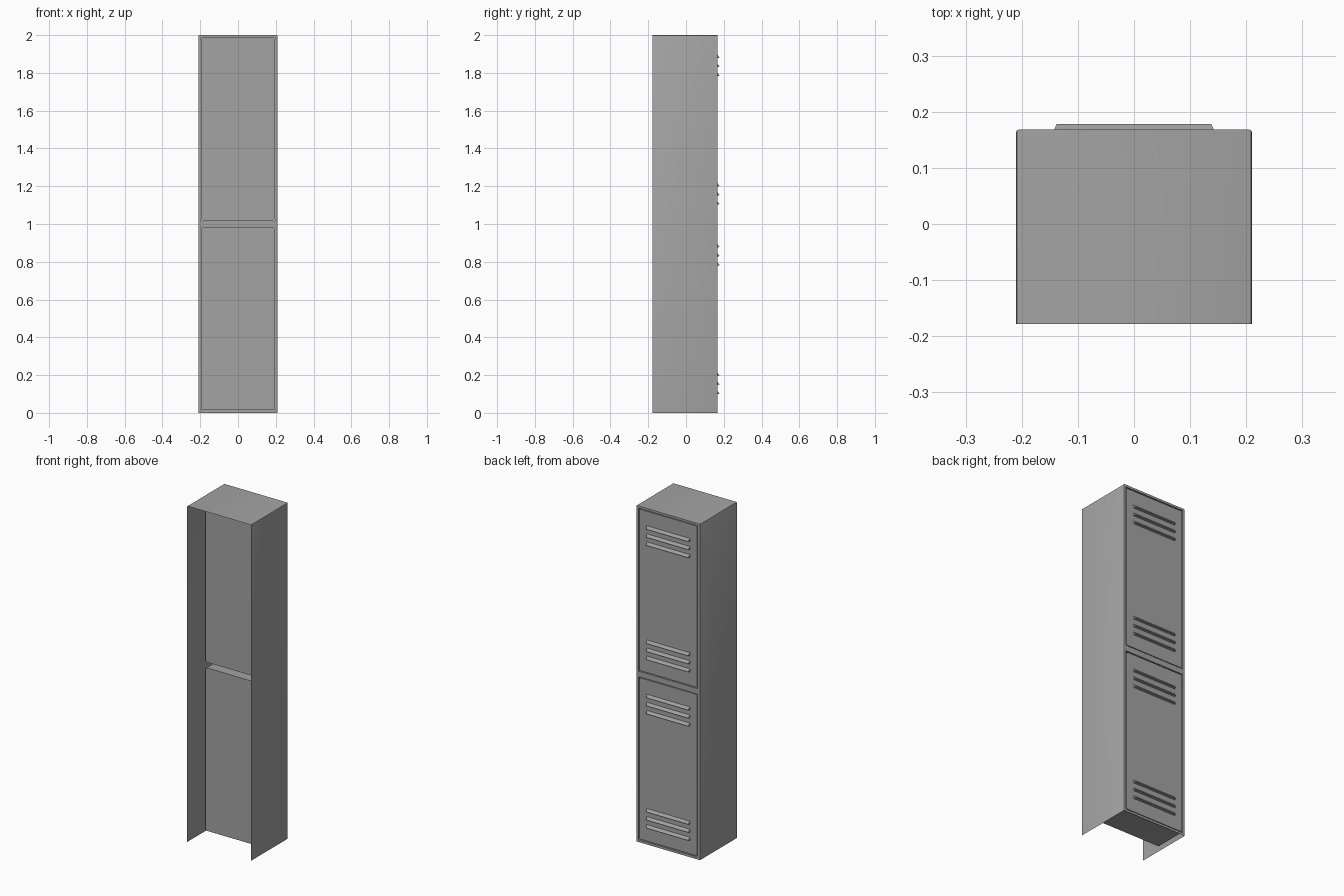
import bpy
import bmesh

old = bpy.data.objects.get("Cube")
if old:
    bpy.data.objects.remove(old, do_unlink=True)

paint = bpy.data.materials.new("grey_painted_steel")
paint.use_nodes = True
GREY = (0.37, 0.37, 0.37, 1)
paint.diffuse_color = GREY
paint.node_tree.nodes["Principled BSDF"].inputs["Base Color"].default_value = GREY

HALF_W, FRONT, BACK, HEIGHT = 0.21, -0.178, 0.168, 2.0
OPEN_X = 0.195                      # half width of each compartment opening
INNER = -0.025                      # depth the compartments reach
EDGE = 0.004
OPENINGS = {"lower": (0.014, 0.984), "upper": (1.017, 1.987)}


def finish(bm, name, smooth=True):
    bm.normal_update()
    mesh = bpy.data.meshes.new(name)
    bm.to_mesh(mesh)
    bm.free()
    mesh.materials.append(paint)
    obj = bpy.data.objects.new(name, mesh)
    bpy.context.collection.objects.link(obj)
    if smooth:
        bpy.ops.object.select_all(action="DESELECT")
        obj.select_set(True)
        bpy.context.view_layer.objects.active = obj
        bpy.ops.object.shade_smooth_by_angle()
    return obj


def box(lo, hi):
    bm = bmesh.new()
    bmesh.ops.create_cube(bm, size=1)
    for v in bm.verts:
        for i in range(3):
            v.co[i] = hi[i] if v.co[i] > 0 else lo[i]
    bm.normal_update()
    return bm


def round_edges(bm, test, radius, segments):
    edges = [e for e in bm.edges if test(*(v.co for v in e.verts))]
    bmesh.ops.bevel(bm, geom=edges, offset=radius, segments=segments,
                    profile=0.5, affect="EDGES")
    bm.normal_update()


def remove_sides(bm, test):
    faces = [f for f in bm.faces if test(f.normal)]
    bmesh.ops.delete(bm, geom=faces, context="FACES")


def along_y(a, b):
    return abs(a.y - b.y) > 0.001


# Outer shell: two sides and a top, with softened corners
bm = box((-HALF_W, FRONT, 0), (HALF_W, BACK, HEIGHT))
round_edges(bm, lambda a, b: (along_y(a, b) and a.z > 1)
            or (abs(a.z - b.z) > 1 and a.y > 0), EDGE, 2)
remove_sides(bm, lambda n: abs(n.y) > 0.99 or n.z < -0.99)
finish(bm, "outer_shell")

# Door frame: a flat sheet with two openings
bm = bmesh.new()
xs = [EDGE - HALF_W, -OPEN_X, OPEN_X, HALF_W - EDGE]
zs = [0, *OPENINGS["lower"], *OPENINGS["upper"], HEIGHT]
grid = [[bm.verts.new((x, BACK, z)) for x in xs] for z in zs]
for row in range(len(zs) - 1):
    for col in range(len(xs) - 1):
        if col == 1 and row % 2:
            continue
        bm.faces.new((grid[row][col], grid[row + 1][col],
                      grid[row + 1][col + 1], grid[row][col + 1]))
finish(bm, "door_frame", smooth=False)


def louver(name, z):
    """A pressed vent: a sloping hood with tapered ends."""
    bm = bmesh.new()
    section = [(0.144, 0.163, 0.012), (0.138, 0.178, -0.007), (0.144, 0.163, -0.010)]
    left, right = ([bm.verts.new((s * x, y, z + dz)) for x, y, dz in section]
                   for s in (1, -1))
    for i in range(2):
        bm.faces.new((left[i], left[i + 1], right[i + 1], right[i]))
    bm.faces.new(left)
    bm.faces.new(right)
    bmesh.ops.recalc_face_normals(bm, faces=bm.faces)
    # Open hood: point its slope outwards
    bm.normal_update()
    if min(f.normal.y for f in bm.faces) < -0.1:
        bmesh.ops.reverse_faces(bm, faces=bm.faces)
    finish(bm, name, smooth=False)


for level, (bottom, top) in OPENINGS.items():
    # Compartment tray behind the door
    bm = box((-OPEN_X, INNER, bottom), (OPEN_X, BACK, top))
    round_edges(bm, along_y, 0.008, 3)
    remove_sides(bm, lambda n: n.y > 0.99)
    finish(bm, level + "_compartment")

    # Door plate with a narrow gap all round
    gap = 0.005
    bm = box((gap - OPEN_X, 0.156, bottom + gap), (OPEN_X - gap, 0.166, top - gap))
    round_edges(bm, along_y, 0.006, 3)
    finish(bm, level + "_door")

    # Two groups of three louvers on each door
    middle = (bottom + top) / 2
    for group, centre in (("bottom", middle - 0.342), ("top", middle + 0.338)):
        for i in range(3):
            louver(f"{level}_door_{group}_louver_{i + 1}", centre + (i - 1) * 0.048)
